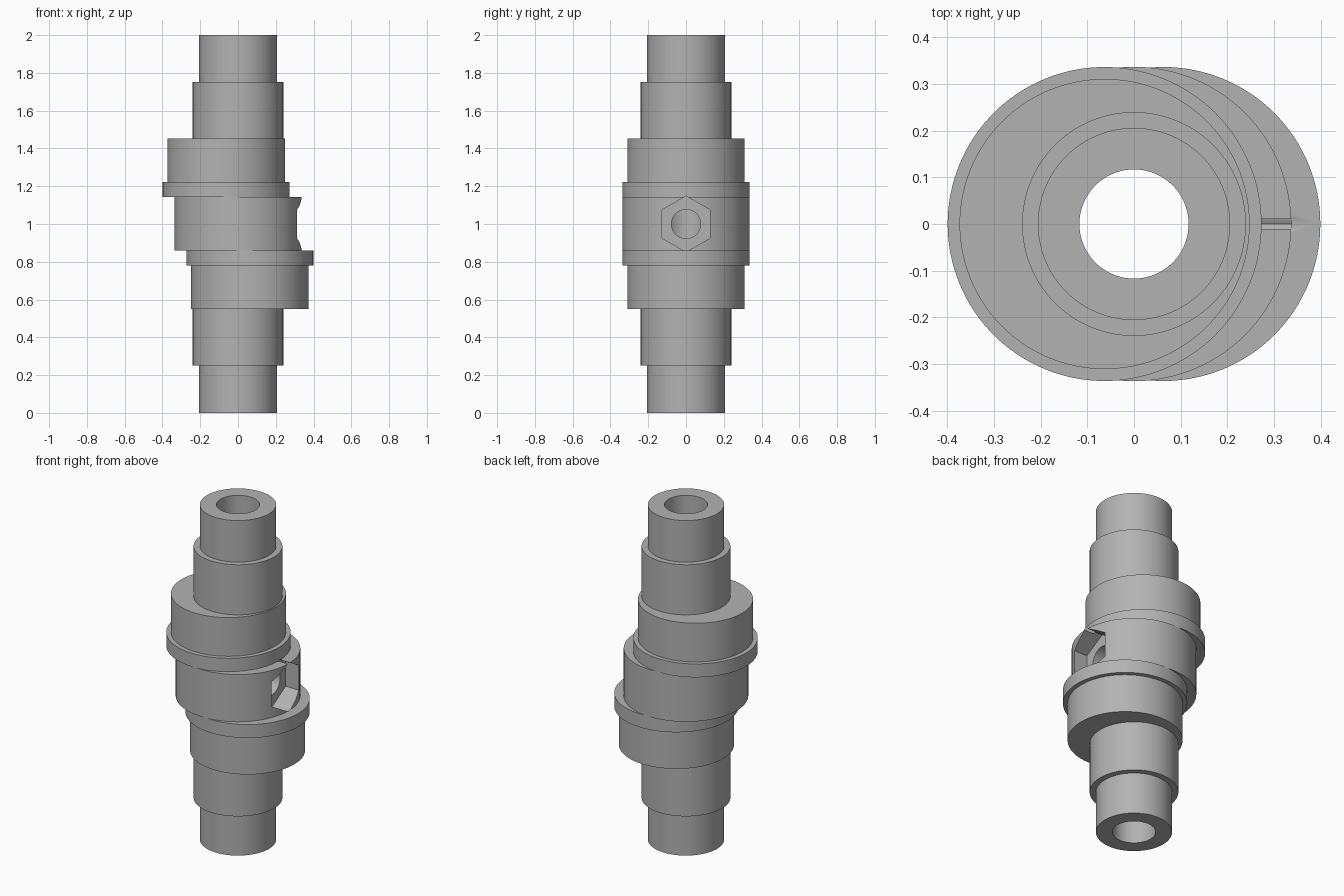
import bpy
import math

default = bpy.data.objects.get("Cube")
if default:
    bpy.data.objects.remove(default, do_unlink=True)

# Single plain grey
grey = bpy.data.materials.new("plain grey")
grey.use_nodes = True
colour = (0.45, 0.45, 0.45, 1)
grey.diffuse_color = colour
grey.node_tree.nodes["Principled BSDF"].inputs["Base Color"].default_value = colour


def cylinder(name, radius, low, high, x=0.0, sides=128):
    """Upright cylinder between two heights, offset along x."""
    bpy.ops.mesh.primitive_cylinder_add(
        vertices=sides, radius=radius, depth=high - low, location=(x, 0, (low + high) / 2))
    obj = bpy.context.object
    obj.name = name
    obj.data.materials.append(grey)
    return obj


def combine(target, tool, operation):
    """Apply a boolean and remove the tool."""
    mod = target.modifiers.new(operation.lower(), "BOOLEAN")
    mod.operation = operation
    mod.solver = "EXACT"
    mod.object = tool
    bpy.context.view_layer.objects.active = target
    bpy.ops.object.modifier_apply(modifier=mod.name)
    bpy.data.objects.remove(tool, do_unlink=True)


def sideways(name, radius, start, end, sides):
    """Cutter lying along x at mid height."""
    obj = cylinder(name, radius, 0, end - start, sides=sides)
    obj.location = ((start + end) / 2, 0, 1)
    # A corner of the hexagon points straight up
    obj.rotation_euler = (0, math.pi / 2, 0)
    if sides == 6:
        for v in obj.data.vertices:
            v.co.x, v.co.y = v.co.y, -v.co.x
    obj.hide_render = True
    bpy.context.view_layer.update()
    return obj


# Stepped shaft with a central disc
shaft = cylinder("stepped_eccentric_shaft", 0.206, 0, 2)
combine(shaft, cylinder("shoulder", 0.24, 0.25, 1.752), "UNION")
combine(shaft, cylinder("central_disc", 0.337, 0.86, 1.142), "UNION")

# Eccentric journals and flanges, offset to opposite sides
offset = 0.063
for name, x, journal, flange in (
        ("upper", -offset, (1.18, 1.453), (1.142, 1.222)),
        ("lower", offset, (0.55, 0.82), (0.78, 0.86))):
    section = cylinder(name + "_flange", 0.3365, *flange, x=x)
    combine(section, cylinder(name + "_journal", 0.311, *journal, x=x), "UNION")
    combine(shaft, section, "UNION")

# Central bore, nut pocket and screw hole
combine(shaft, cylinder("bore_cutter", 0.117, -0.1, 2.1), "DIFFERENCE")
pocket = sideways("pocket_cutter", 0.148, 0.225, 0.3375, 6)
# Keep the flat width while a corner stays upright
if max(v.co.x for v in pocket.data.vertices) < 0.14:
    for v in pocket.data.vertices:
        v.co.x, v.co.y = v.co.y, -v.co.x
combine(shaft, pocket, "DIFFERENCE")
combine(shaft, sideways("hole_cutter", 0.077, 0.02, 0.3, 64), "DIFFERENCE")

bpy.ops.object.select_all(action="DESELECT")
shaft.select_set(True)
bpy.context.view_layer.objects.active = shaft
bpy.ops.object.shade_smooth_by_angle(angle=math.radians(30))
